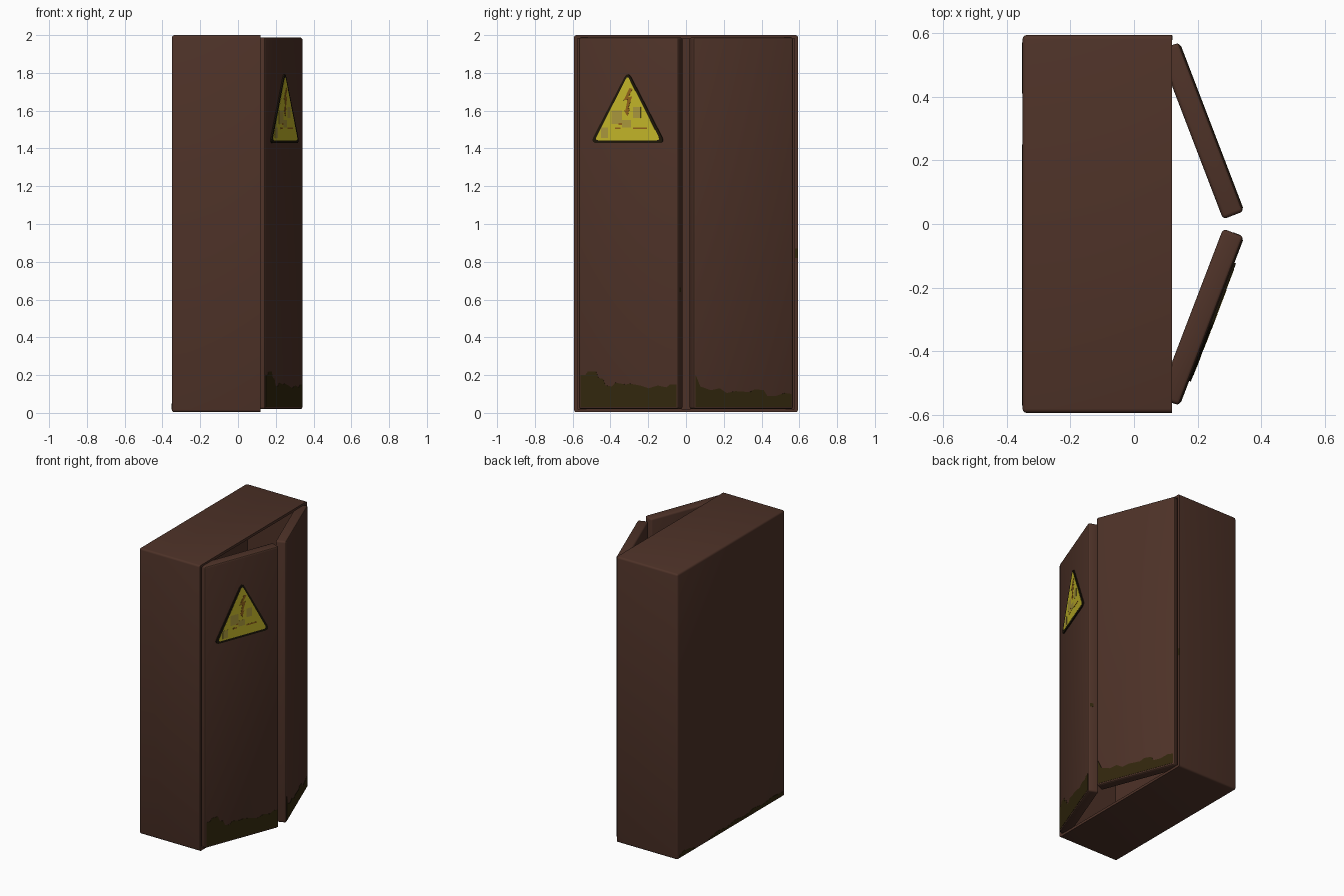
import bpy, bmesh, math
from mathutils import Vector

if "Cube" in bpy.data.objects:
    bpy.data.objects.remove(bpy.data.objects["Cube"])


def material(name, rgb):
    m = bpy.data.materials.new(name)
    m.diffuse_color = (*rgb, 1)
    m.use_nodes = True
    m.node_tree.nodes["Principled BSDF"].inputs["Base Color"].default_value = m.diffuse_color
    return m


BROWN = material("brown paint", (0.076, 0.032, 0.021))
DARK = material("dark edge", (0.026, 0.012, 0.007))
MOSS = material("moss", (0.032, 0.020, 0.004))
BORDER = material("sign border", (0.012, 0.008, 0.003))
YELLOW = material("sign yellow", (0.54, 0.46, 0.022))
DULL = material("faded yellow", (0.40, 0.31, 0.045))
RUST = material("rusty orange", (0.28, 0.12, 0.010))


def finish(bm, name, mats, smooth=True):
    bmesh.ops.recalc_face_normals(bm, faces=bm.faces)
    me = bpy.data.meshes.new(name)
    bm.to_mesh(me)
    bm.free()
    for m in mats:
        me.materials.append(m)
    ob = bpy.data.objects.new(name, me)
    bpy.context.collection.objects.link(ob)
    if smooth:
        bpy.ops.object.select_all(action='DESELECT')
        ob.select_set(True)
        bpy.context.view_layer.objects.active = ob
        bpy.ops.object.shade_smooth_by_angle(angle=math.radians(35))
    return ob


def prism(bm, pts, w0, w1, place):
    """Closed slab: 2D outline, two depths, placed by a mapping function."""
    lo = [bm.verts.new(place(a, b, w0)) for a, b in pts]
    hi = [bm.verts.new(place(a, b, w1)) for a, b in pts]
    n = len(pts)
    bm.faces.new(lo[::-1])
    bm.faces.new(hi)
    for i in range(n):
        j = (i + 1) % n
        bm.faces.new((lo[i], lo[j], hi[j], hi[i]))


def plate(name, pts, w0, w1, place, mat):
    bm = bmesh.new()
    prism(bm, pts, w0, w1, place)
    return finish(bm, name, [mat], False)


def rect(a0, a1, b0, b1):
    return [(a0, b0), (a1, b0), (a1, b1), (a0, b1)]


# Hollow cabinet body, open towards +x
bm = bmesh.new()
prism(bm, rect(-0.35, 0.12, -0.593, 0.593), 0.004, 2.0, lambda a, b, w: Vector((a, b, w)))
outer = [e for e in bm.edges if min(v.co.x for v in e.verts) < 0]
bmesh.ops.bevel(bm, geom=outer, offset=0.013, segments=3, profile=0.5, affect='EDGES')
bmesh.ops.recalc_face_normals(bm, faces=bm.faces)
front = max(bm.faces, key=lambda f: f.calc_center_median().x)
bmesh.ops.inset_region(bm, faces=[front], thickness=0.018)
ext = bmesh.ops.extrude_face_region(bm, geom=[front])
for v in [g for g in ext['geom'] if isinstance(g, bmesh.types.BMVert)]:
    v.co.x -= 0.45
if front.is_valid:
    bmesh.ops.delete(bm, geom=[front], context='FACES_ONLY')
finish(bm, "cabinet_body", [BROWN])

# Doors standing ajar: u runs from hinge to free edge, w is the outward depth
LEN, THICK = 0.5675, 0.07
DX, DY = 0.203 / LEN, 0.53 / LEN


def door_frame(s):
    return lambda u, z, w: Vector((0.142 + u * DX + w * DY, s * (0.57 - u * DY + w * DX), z))


# mossy outline, (u, z) along each door from hinge to free edge
moss_left = [(0.012, 0.20), (0.04, 0.20), (0.055, 0.22), (0.10, 0.22), (0.115, 0.185), (0.14, 0.18),
             (0.155, 0.145), (0.19, 0.14), (0.21, 0.16), (0.27, 0.15), (0.29, 0.155), (0.35, 0.145),
             (0.40, 0.13), (0.45, 0.145), (0.50, 0.135), (0.52, 0.15), (0.556, 0.15)]
moss_right = [(0.012, 0.10), (0.05, 0.105), (0.10, 0.09), (0.15, 0.09), (0.17, 0.12), (0.22, 0.125),
              (0.25, 0.11), (0.33, 0.115), (0.38, 0.105), (0.42, 0.13), (0.47, 0.12), (0.50, 0.13),
              (0.53, 0.14), (0.556, 0.20)]

for s, side, moss in ((-1, "left", moss_left), (1, "right", moss_right)):
    place = door_frame(s)
    n = Vector((DY, s * DX, 0))
    bm = bmesh.new()
    # the outer face lies at w = 0, the door body behind it
    prism(bm, rect(0, LEN, 0.02, 1.987), -THICK, 0, place)
    bmesh.ops.bevel(bm, geom=list(bm.edges), offset=0.012, segments=3, profile=0.5, affect='EDGES')
    bmesh.ops.recalc_face_normals(bm, faces=bm.faces)
    for f in bm.faces:
        # worn dark rim around the outer face
        if 0.3 < f.normal.dot(n) < 0.9:
            f.material_index = 1
    finish(bm, side + "_door", [BROWN, DARK])
    plate(side + "_door_moss", [(0.012, 0.032)] + moss + [(0.556, 0.032)], -0.002, 0.0015, place, MOSS)

# Warning sign on the left door: rounded triangle border, yellow field, bolt, faded patches
place = door_frame(-1)


def rounded_triangle(cu, half, z0, z1, r):
    corners = [Vector((cu - half, z0)), Vector((cu + half, z0)), Vector((cu, z1))]
    out = []
    for i, c in enumerate(corners):
        p = c + (corners[i - 1] - c).normalized() * r
        q = c + (corners[(i + 1) % 3] - c).normalized() * r
        for k in range(5):
            t = k / 4
            out.append(tuple(p * (1 - t) ** 2 + c * 2 * t * (1 - t) + q * t * t))
    return out


CU = 0.282
plate("sign_border", rounded_triangle(CU, 0.212, 1.428, 1.81, 0.04), -0.002, 0.007, place, BORDER)
plate("sign_field", rounded_triangle(CU, 0.186, 1.443, 1.786, 0.022), 0.005, 0.008, place, YELLOW)
bolt = [(0.012, 1.72), (-0.022, 1.655), (0.0, 1.658), (-0.012, 1.60), (-0.022, 1.605),
        (0.0, 1.57), (0.014, 1.615), (0.004, 1.612), (0.026, 1.675), (0.004, 1.672), (0.03, 1.715)]
plate("sign_bolt", [(CU + a, b) for a, b in bolt], 0.007, 0.0095, place, RUST)
for i, (a0, a1, b0, b1) in enumerate([(-0.09, -0.03, 1.53, 1.60), (0.03, 0.075, 1.56, 1.62),
                                      (-0.15, -0.11, 1.455, 1.51), (-0.03, 0.02, 1.51, 1.55)]):
    plate(f"sign_faded_patch_{i}", rect(CU + a0, CU + a1, b0, b1), 0.007, 0.0088, place, DULL)
for i, (a0, a1, b0) in enumerate([(-0.07, -0.04, 1.502), (0.03, 0.11, 1.502), (-0.05, -0.03, 1.525)]):
    plate(f"sign_rust_fleck_{i}", rect(CU + a0, CU + a1, b0, b0 + 0.009), 0.007, 0.0092, place, RUST)

# Moss creeping along the bottom of the back
back = lambda y, z, w: Vector((-0.35 - w, y, z))
low = [[(0.57, 0.03), (0.53, 0.045), (0.46, 0.04), (0.41, 0.022)],
       [(0.25, 0.022), (0.15, 0.04), (0.05, 0.03), (-0.05, 0.045), (-0.15, 0.03), (-0.25, 0.05),
        (-0.35, 0.035), (-0.45, 0.05), (-0.57, 0.04)]]
for i, top in enumerate(low):
    plate(f"back_moss_{i}", [(top[0][0], 0.017)] + top + [(top[-1][0], 0.017)], -0.002, 0.0015, back, MOSS)

# Small stains on the body rim and on the left door's free edge
plate("rim_stain", rect(0.577, 0.592, 0.82, 0.87), -0.001, 0.001,
      lambda y, z, w: Vector((0.12 + w, y, z)), MOSS)
plate("door_edge_stain", rect(-0.035, -0.012, 0.64, 0.665), -0.001, 0.001,
      lambda a, z, w: place(LEN + w, z, a), MOSS)
